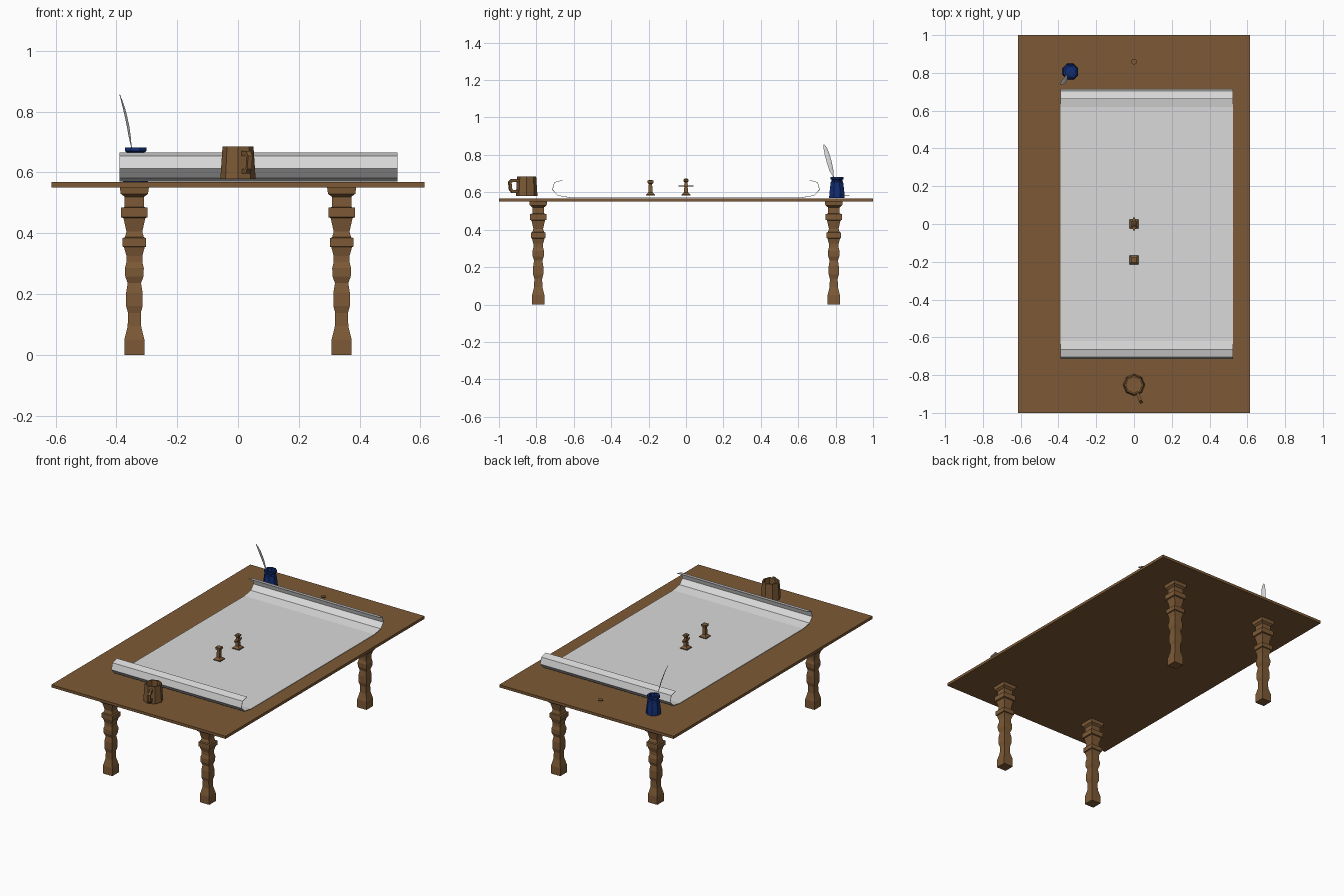
import bpy, bmesh, math
from mathutils import Vector

if "Cube" in bpy.data.objects:
    bpy.data.objects.remove(bpy.data.objects["Cube"])


def material(name, rgb):
    m = bpy.data.materials.new(name)
    m.diffuse_color = (*rgb, 1)
    m.use_nodes = True
    m.node_tree.nodes["Principled BSDF"].inputs["Base Color"].default_value = m.diffuse_color
    return m


WOOD = material("brown wood", (0.205, 0.102, 0.037))
PAPER = material("pale paper", (0.70, 0.70, 0.70))
BLUE = material("dark blue", (0.006, 0.026, 0.17))


def finish(name, bm, mat):
    bmesh.ops.recalc_face_normals(bm, faces=bm.faces)
    me = bpy.data.meshes.new(name)
    bm.to_mesh(me)
    bm.free()
    me.materials.append(mat)
    ob = bpy.data.objects.new(name, me)
    bpy.context.collection.objects.link(ob)
    return ob


def loft(bm, rings):
    """Skin a list of closed point rings and cap both ends."""
    vs = [[bm.verts.new(p) for p in r] for r in rings]
    n = len(vs[0])
    for a, b in zip(vs, vs[1:]):
        for i in range(n):
            j = (i + 1) % n
            bm.faces.new((a[i], a[j], b[j], b[i]))
    bm.faces.new(vs[0])
    bm.faces.new(vs[-1])


def turned(name, profile, sides, x, y, mat, start=0.0, scale=1.0):
    """Faceted turned part from (radius, z) pairs."""
    bm = bmesh.new()
    loft(bm, [[(x + r * scale * math.cos(start + 2 * math.pi * i / sides),
                y + r * scale * math.sin(start + 2 * math.pi * i / sides), z)
               for i in range(sides)] for r, z in profile])
    return finish(name, bm, mat)


def square(name, profile, x, y, mat):
    """Square-section part from (half width, z) pairs."""
    return turned(name, profile, 4, x, y, mat, math.pi / 4, math.sqrt(2))


def strip(name, points, x0, x1, mat, thickness):
    """Sheet following (y, z) points, extruded along x."""
    bm = bmesh.new()
    rows = [(bm.verts.new((x0, y, z)), bm.verts.new((x1, y, z))) for y, z in points]
    for a, b in zip(rows, rows[1:]):
        bm.faces.new((a[0], a[1], b[1], b[0]))
    ob = finish(name, bm, mat)
    mod = ob.modifiers.new("thickness", "SOLIDIFY")
    mod.thickness = thickness
    mod.offset = 0
    return ob


# Table top
bm = bmesh.new()
bmesh.ops.create_cube(bm, size=1)
for v in bm.verts:
    v.co = Vector((v.co.x * 1.226, v.co.y * 2, v.co.z * 0.017 + 0.5595))
finish("table_top", bm, WOOD)

# Four square turned legs
LEG = [(0.033, 0), (0.033, 0.05), (0.022, 0.095), (0.021, 0.138), (0.027, 0.16),
       (0.027, 0.205), (0.022, 0.236), (0.030, 0.258), (0.031, 0.285), (0.026, 0.305),
       (0.026, 0.325), (0.034, 0.354), (0.039, 0.356), (0.039, 0.384), (0.031, 0.387),
       (0.026, 0.405), (0.036, 0.45), (0.044, 0.453), (0.044, 0.484), (0.032, 0.486),
       (0.032, 0.52), (0.045, 0.53), (0.048, 0.553)]
for sx, nx in ((-1, "left"), (1, "right")):
    for sy, ny in ((-1, "front"), (1, "back")):
        square(f"{ny}_{nx}_leg", LEG, sx * 0.341, sy * 0.79, WOOD)

# Unrolled paper with both ends curling up
CURL = [(0.62, 0.572), (0.685, 0.583), (0.714, 0.614), (0.703, 0.653), (0.661, 0.665)]
strip("paper_scroll", [(-y, z) for y, z in reversed(CURL)] + CURL, -0.39, 0.525, PAPER, 0.003)

# Hollow eight-sided mug
MX, MY = 0.0, -0.852
turned("mug", [(0.058, 0.579), (0.051, 0.685), (0.042, 0.685), (0.044, 0.592)],
       8, MX, MY, WOOD)

# Mug handle: C outline given a width
OUTER = [(0.048, 0.67), (0.09, 0.67), (0.105, 0.655), (0.10, 0.612), (0.086, 0.597), (0.05, 0.597)]
INNER = [(0.048, 0.655), (0.084, 0.655), (0.09, 0.648), (0.087, 0.62), (0.08, 0.612), (0.05, 0.612)]
ang = math.radians(-67.5)
d = Vector((math.cos(ang), math.sin(ang), 0))
side = Vector((-d.y, d.x, 0)) * 0.008
bm = bmesh.new()
rings = []
for (ro, zo), (ri, zi) in zip(OUTER, INNER):
    o = Vector((MX, MY, zo)) + d * ro
    i = Vector((MX, MY, zi)) + d * ri
    rings.append([o - side, o + side, i + side, i - side])
loft(bm, rings)
finish("mug_handle", bm, WOOD)

# Ink pot with narrow neck and rim
turned("ink_pot", [(0.045, 0.569), (0.044, 0.59), (0.036, 0.655), (0.031, 0.66), (0.031, 0.666),
                   (0.038, 0.67), (0.038, 0.683), (0.026, 0.683), (0.026, 0.65)],
       8, -0.337, 0.807, BLUE, math.pi / 8)

# Curved quill: shaft, then a narrow vane coming to a point
QUILL = [(-0.343, 0.798, 0.651, 0.002), (-0.352, 0.786, 0.69, 0.003), (-0.356, 0.778, 0.715, 0.011),
         (-0.362, 0.768, 0.754, 0.014), (-0.372, 0.755, 0.80, 0.014), (-0.382, 0.745, 0.835, 0.010),
         (-0.389, 0.738, 0.856, 0.002)]
w = Vector((0.35, -0.88, -0.3)).normalized()
t = Vector((0.85, 0.4, 0)).normalized() * 0.0015
bm = bmesh.new()
loft(bm, [[Vector((x, y, z)) - w * h, Vector((x, y, z)) + t,
           Vector((x, y, z)) + w * h, Vector((x, y, z)) - t] for x, y, z, h in QUILL])
finish("quill", bm, PAPER)

# Two small game pieces on square bases
PAWN = [(0.024, 0.583), (0.024, 0.588), (0.011, 0.600), (0.009, 0.645),
        (0.015, 0.649), (0.016, 0.663), (0.010, 0.665)]
square("front_game_piece", PAWN, 0, -0.19, WOOD)
KING = [(0.024, 0.583), (0.024, 0.588), (0.011, 0.600), (0.009, 0.628), (0.013, 0.634),
        (0.009, 0.642), (0.009, 0.656), (0.014, 0.660), (0.014, 0.668), (0.006, 0.674)]
square("centre_game_piece", KING, 0, 0, WOOD)

# Thin pointed crosspiece on the centre game piece
bm = bmesh.new()
loft(bm, [[(0, -0.04, z), (0.013, -0.012, z), (0.013, 0.012, z),
           (0, 0.04, z), (-0.013, 0.012, z), (-0.013, -0.012, z)] for z in (0.632, 0.637)])
finish("centre_piece_arms", bm, WOOD)

# Coin at the far end of the table
turned("coin", [(0.015, 0.580), (0.015, 0.584)], 10, 0, 0.86, WOOD)
